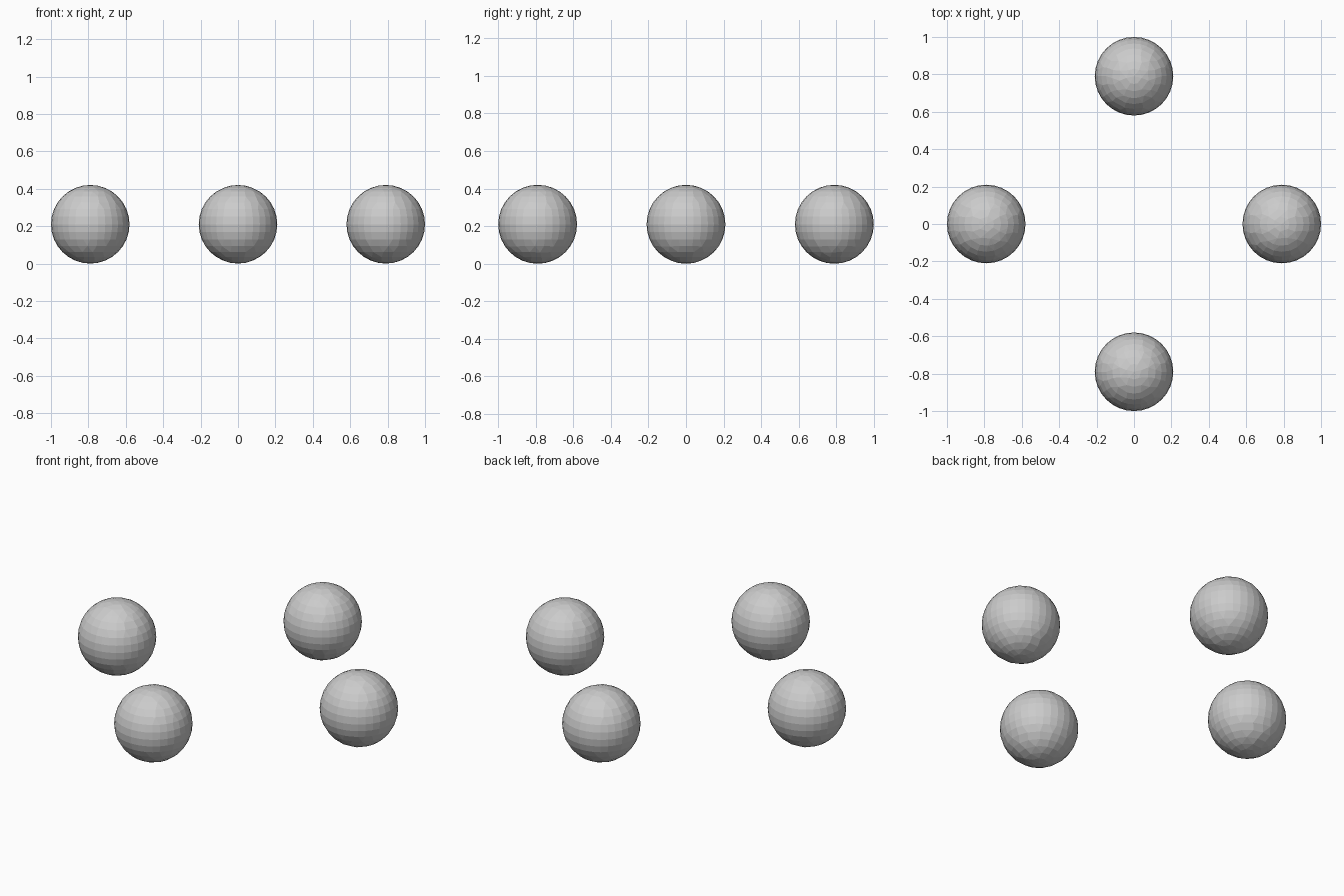
import bpy
from math import pi, cos, sin

if "Cube" in bpy.data.objects:
    bpy.data.objects.remove(bpy.data.objects["Cube"])

R = 0.21        # ball radius
RING = 0.79     # distance of each ball from the centre


def ball(name, angle):
    """Faceted ball resting on the floor, placed on the ring."""
    bpy.ops.mesh.primitive_uv_sphere_add(
        segments=32, ring_count=16, radius=R,
        location=(RING * cos(angle), RING * sin(angle), R),
        rotation=(0, 0, angle))
    ob = bpy.context.object
    ob.name = name
    bpy.ops.object.shade_flat()
    # Thin the mesh to irregular, left-right symmetrical facets
    dec = ob.modifiers.new("facets", 'DECIMATE')
    dec.ratio = 0.65
    dec.use_symmetry = True
    dec.symmetry_axis = 'Y'
    return ob


# Four balls, one on each side
for i, side in enumerate(("right", "back", "left", "front")):
    ball(side + "_ball", i * pi / 2)
